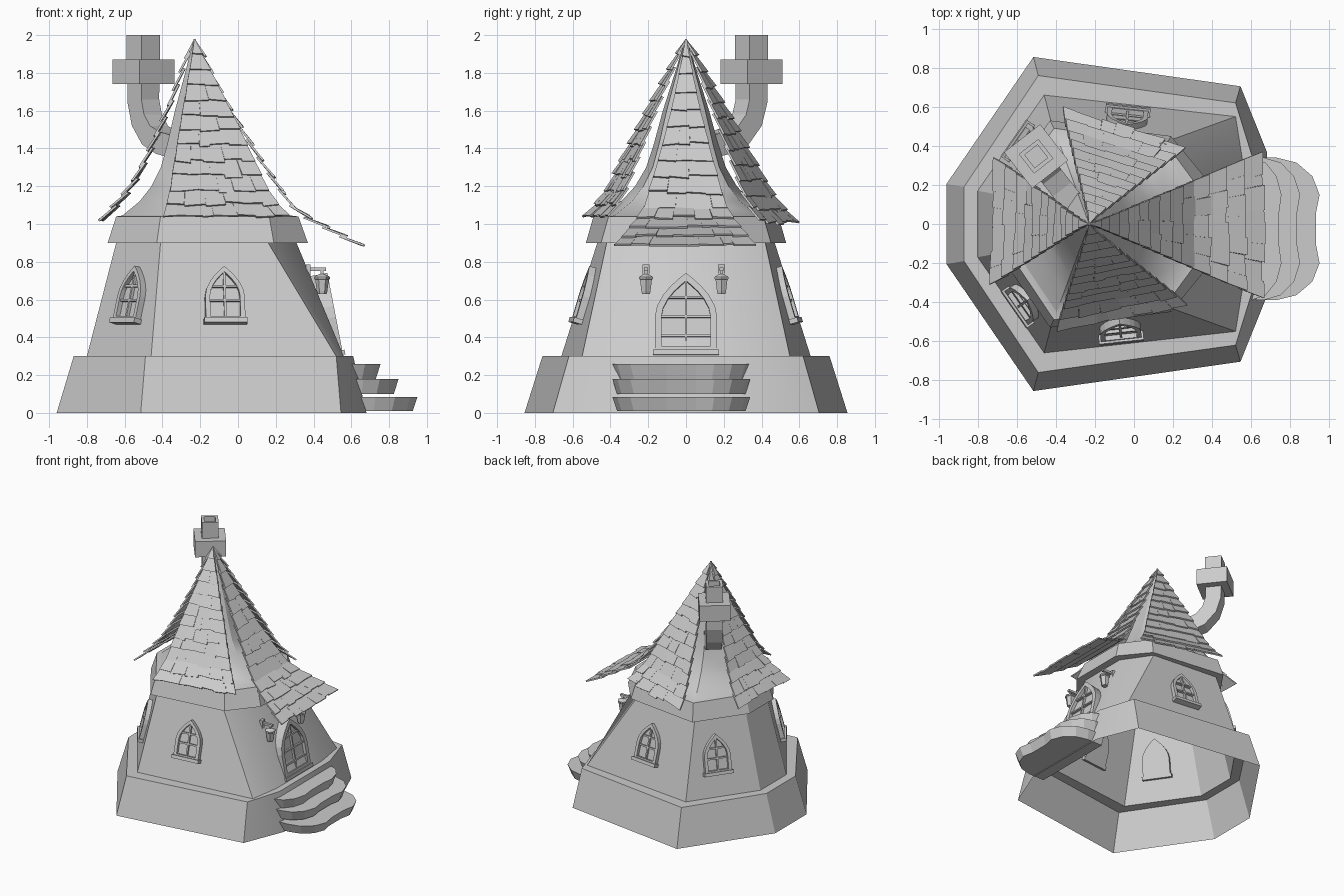
import bpy, bmesh, math, random
from mathutils import Vector, Matrix

random.seed(4)
if "Cube" in bpy.data.objects:
    bpy.data.objects.remove(bpy.data.objects["Cube"], do_unlink=True)

grey = bpy.data.materials.new("plain_grey")
grey.use_nodes = True
grey.diffuse_color = (0.6, 0.6, 0.6, 1)
grey.node_tree.nodes["Principled BSDF"].inputs["Base Color"].default_value = grey.diffuse_color


def finish(name, bm, matrix=None):
    bmesh.ops.recalc_face_normals(bm, faces=bm.faces)
    if matrix:
        bm.transform(matrix)
    mesh = bpy.data.meshes.new(name)
    bm.to_mesh(mesh)
    bm.free()
    mesh.materials.append(grey)
    obj = bpy.data.objects.new(name, mesh)
    bpy.context.collection.objects.link(obj)
    return obj


def loft(bm, rings, cap_start=True, cap_end=True):
    """Skin a list of equal-length closed rings."""
    loops = [[bm.verts.new(p) for p in ring] for ring in rings]
    n = len(loops[0])
    for a, b in zip(loops, loops[1:]):
        for i in range(n):
            j = (i + 1) % n
            bm.faces.new((a[i], a[j], b[j], b[i]))
    if cap_start:
        bm.faces.new(loops[0])
    if cap_end:
        bm.faces.new(loops[-1])


def box(bm, lo, hi):
    (x0, y0, z0), (x1, y1, z1) = lo, hi
    loft(bm, [[(x0, y0, z), (x1, y0, z), (x1, y1, z), (x0, y1, z)] for z in (z0, z1)])


# House shell: half outlines mirrored across y, left corner to right chamfer
APEX = Vector((-0.23, 0))
base_low = [(-0.96, 0.205), (-0.515, 0.855), (0.545, 0.705), (0.68, 0.37)]
base_top = [(-0.87, 0.19), (-0.49, 0.76), (0.52, 0.62), (0.61, 0.33)]
wall_low = [(-0.80, 0.17), (-0.46, 0.66), (0.52, 0.55), (0.56, 0.30)]
wall_top = [(-0.645, 0.14), (-0.41, 0.47), (0.16, 0.42), (0.31, 0.20)]
collar_low = [(-0.69, 0.155), (-0.43, 0.53), (0.19, 0.45), (0.37, 0.23)]
collar_top = [(-0.645, 0.14), (-0.41, 0.49), (0.165, 0.41), (0.32, 0.20)]


def outline(half, z, s=1.0):
    pts = half + [(x, -y) for x, y in reversed(half)]
    return [(*(APEX + (Vector(p) - APEX) * s), z) for p in pts]


rings = [outline(h, z) for h, z in ((base_low, 0), (base_top, 0.3), (wall_low, 0.3),
         (wall_top, 0.9), (collar_low, 0.9), (collar_top, 1.04))]
for z, s in ((1.045, 0.92), (1.12, 0.7), (1.2, 0.55), (1.3, 0.43), (1.42, 0.35),
             (1.6, 0.25), (1.8, 0.12), (1.98, 0.01)):
    rings.append(outline(collar_top, z, s))
bm = bmesh.new()
loft(bm, rings, cap_start=False)
shell = finish("house_shell", bm)
bpy.context.view_layer.objects.active = shell
shell.select_set(True)
bpy.ops.object.shade_smooth_by_angle(angle=math.radians(30))
shell.select_set(False)


# Arched windows and door
def arch(w, h, lift, depth):
    right = [(w / 2, 0)] + [(w / 2 * (1 - k ** 1.9), h * (0.45 + 0.55 * k))
                            for k in (0, 0.25, 0.5, 0.7, 0.88)]
    pts = right + [(0, h)] + [(-x, v) for x, v in reversed(right)]
    return [(x, v + lift, depth) for x, v in pts]


def arched_frame(name, matrix, w, h, rim, back, front, bars):
    bm = bmesh.new()
    iw, ih = w - 2 * rim, h - 2.2 * rim
    loft(bm, [arch(w, h, 0, back), arch(w, h, 0, front),
              arch(iw, ih, rim, front), arch(iw, ih, rim, front - 0.025)])
    t = 0.006
    box(bm, (-t, rim, front - 0.03), (t, h - rim, front - 0.008))
    for f in bars:
        half = iw / 2 * (1 if f < 0.5 else 0.9)
        box(bm, (-half, f * h - t, front - 0.03), (half, f * h + t, front - 0.008))
    box(bm, (-w / 2 - 0.01, -0.012, back), (w / 2 + 0.01, 0.014, front + 0.012))
    finish(name, bm, matrix)


def frame_matrix(origin, across, up):
    u = across.normalized()
    n = u.cross(up).normalized()
    v = n.cross(u)
    m = Matrix((u, v, n)).transposed().to_4x4()
    m.translation = origin
    return m


def wall_point(a, b, t, z, side):
    k = (z - 0.3) / 0.6
    p, q = [Vector(wall_low[i]).lerp(Vector(wall_top[i]), k) for i in (a, b)]
    x, y = p.lerp(q, t)
    return Vector((x, side * y, z))


for name, a, b, t, side in (("front_window", 1, 2, 0.44, -1), ("front_side_window", 0, 1, 0.57, -1),
                            ("back_window", 1, 2, 0.48, 1), ("back_side_window", 0, 1, 0.57, 1)):
    low, high = [wall_point(a, b, t, z, side) for z in (0.48, 0.76)]
    across = (wall_point(a, b, 1, 0.48, side) - wall_point(a, b, 0, 0.48, side)) * -side
    arched_frame(name, frame_matrix(low, across, high - low), 0.21, 0.30, 0.025,
                 -0.03, 0.035, (0.38, 0.64))

arched_frame("front_door", frame_matrix(Vector((0.535, 0, 0.315)), Vector((0, 1, 0)),
             Vector((-0.085, 0, 0.44))), 0.33, 0.43, 0.035, -0.1, 0.02, (0.22, 0.46, 0.70))

# Rounded porch steps
half_step = [(0, 1), (0.4, 1), (0.68, 0.93), (0.9, 0.74), (1, 0.48), (0.95, 0.22)]
shape = half_step + [(x, -y) for x, y in reversed(half_step)]
for i, (z0, z1, x1) in enumerate(((0.01, 0.085, 0.95), (0.1, 0.18, 0.85), (0.18, 0.26, 0.755))):
    bm = bmesh.new()
    x0 = 0.58 - 0.04 * i
    loft(bm, [[(x0 + (x1 - x0 - inset) * x, -0.025 + (0.365 - inset) * y, z) for x, y in shape]
              for z, inset in ((z0, 0.025), (z1, 0))])
    finish("porch_step_%d" % (i + 1), bm)


# Lanterns beside the door
for side, label in ((1, "left"), (-1, "right")):
    bm = bmesh.new()
    cy = 0.2 * side - 0.012
    rows = ((0.63, 0.024), (0.645, 0.028), (0.705, 0.036), (0.71, 0.042), (0.72, 0.042), (0.735, 0.014))
    loft(bm, [[(0.445 + r * math.cos(k * math.pi / 3), cy + r * math.sin(k * math.pi / 3), z)
               for k in range(6)] for z, r in rows])
    box(bm, (0.438, cy - 0.007, 0.73), (0.452, cy + 0.007, 0.765))
    box(bm, (0.34, cy - 0.01, 0.752), (0.465, cy + 0.01, 0.77))
    box(bm, (0.36, cy - 0.018, 0.72), (0.385, cy + 0.018, 0.785))
    finish(label + "_lantern", bm)

# Chimney: bent square flue with a stepped cap
ang = math.radians(128)
out = Vector((math.cos(ang), math.sin(ang), 0))
side_dir = Vector((-out.y, out.x, 0))
centre = APEX.to_3d()
path = [(0.08, 1.40), (0.24, 1.43), (0.34, 1.47), (0.41, 1.55), (0.44, 1.65), (0.44, 1.75)]


def square(mid, u, v, h):
    return [mid + u * a * h + v * b * h for a, b in ((1, 1), (-1, 1), (-1, -1), (1, -1))]


bm = bmesh.new()
flue = []
pts = [centre + out * r + Vector((0, 0, z)) for r, z in path]
for i, p in enumerate(pts):
    tangent = (pts[min(i + 1, len(pts) - 1)] - pts[max(i - 1, 0)]).normalized()
    if i == len(pts) - 1:
        tangent = Vector((0, 0, 1))
    flue.append(square(p, side_dir.cross(tangent), side_dir, 0.06))
loft(bm, flue)
finish("chimney_flue", bm)
bm = bmesh.new()
loft(bm, [square(centre + out * 0.44 + Vector((0, 0, z)), -out, side_dir, h) for h, z in
          ((0.117, 1.74), (0.117, 1.87), (0.063, 1.87), (0.063, 2.0), (0.042, 2.0), (0.042, 1.94))])
finish("chimney_cap", bm)


# Shingle panels: overlapping tilted slabs along a curved slope
def shingle_panel(name, left, right, slope, rows):
    left, right = Vector(left), Vector(right)
    slope = [(0.0, 1.97)] + slope

    def at(s, u):
        f = max(s, 0) * (len(slope) - 1)
        i = min(int(f), len(slope) - 2)
        (t0, z0), (t1, z1) = slope[i], slope[i + 1]
        k = f - i
        t, z = t0 + (t1 - t0) * k, z0 + (z1 - z0) * k
        return Vector((*APEX.lerp(left.lerp(right, u), t), z))

    # Even row spacing by distance down the slope
    samples = [i / 200 for i in range(201)]
    dist = [0]
    for a, b in zip(samples, samples[1:]):
        dist.append(dist[-1] + (at(b, 0.5) - at(a, 0.5)).length)

    def param(d):
        return next((s for s, e in zip(samples, dist) if e >= d * dist[-1]), 1.0)

    bm = bmesh.new()
    for r in range(rows):
        s0, s1 = param(max(0, r - 0.3) / rows), param((r + 1) / rows)
        width = (at(s1, 1) - at(s1, 0)).length
        count = max(1, round(width / 0.095))
        cuts = [0] + [(c + random.uniform(-0.25, 0.25)) / count for c in range(1, count)] + [1]
        down = (at(s1, 0.5) - at(s0, 0.5)).normalized()
        normal = down.cross((right - left).to_3d()).normalized()
        normal *= 1 if normal.z > 0 else -1
        for u0, u1 in zip(cuts, cuts[1:]):
            drop = random.uniform(-0.008, 0.012)
            lift = 0.014 + random.uniform(0, 0.006)
            lower = [at(s1, u) + down * (drop + random.uniform(-0.006, 0.006)) + normal * lift
                     for u in (u1, u0)]
            top = [at(s0, u0), at(s0, u1)] + lower
            if (top[0] - top[1]).length < 0.001:
                top[0] = top[0] + (right - left).to_3d() * -0.004
                top[1] = top[1] + (right - left).to_3d() * 0.004
            loft(bm, [[p - normal * 0.005 for p in top], [p + normal * 0.006 for p in top]])
    finish(name, bm)


shingle_panel("front_shingles", (-0.40, -0.53), (0.27, -0.40),
              [(0.38, 1.6), (0.57, 1.4), (0.8, 1.15), (1, 1.03)], 12)
shingle_panel("back_shingles", (0.26, 0.38), (-0.37, 0.58),
              [(0.36, 1.6), (0.55, 1.4), (0.78, 1.15), (1, 1.0)], 12)
shingle_panel("side_shingles", (-0.70, 0.34), (-0.72, -0.31),
              [(0.26, 1.62), (0.46, 1.4), (0.66, 1.2), (1, 1.01)], 12)
shingle_panel("door_canopy_shingles", (0.65, -0.38), (0.65, 0.37),
              [(0.19, 1.62), (0.39, 1.33), (0.6, 1.06), (1, 0.875)], 14)
